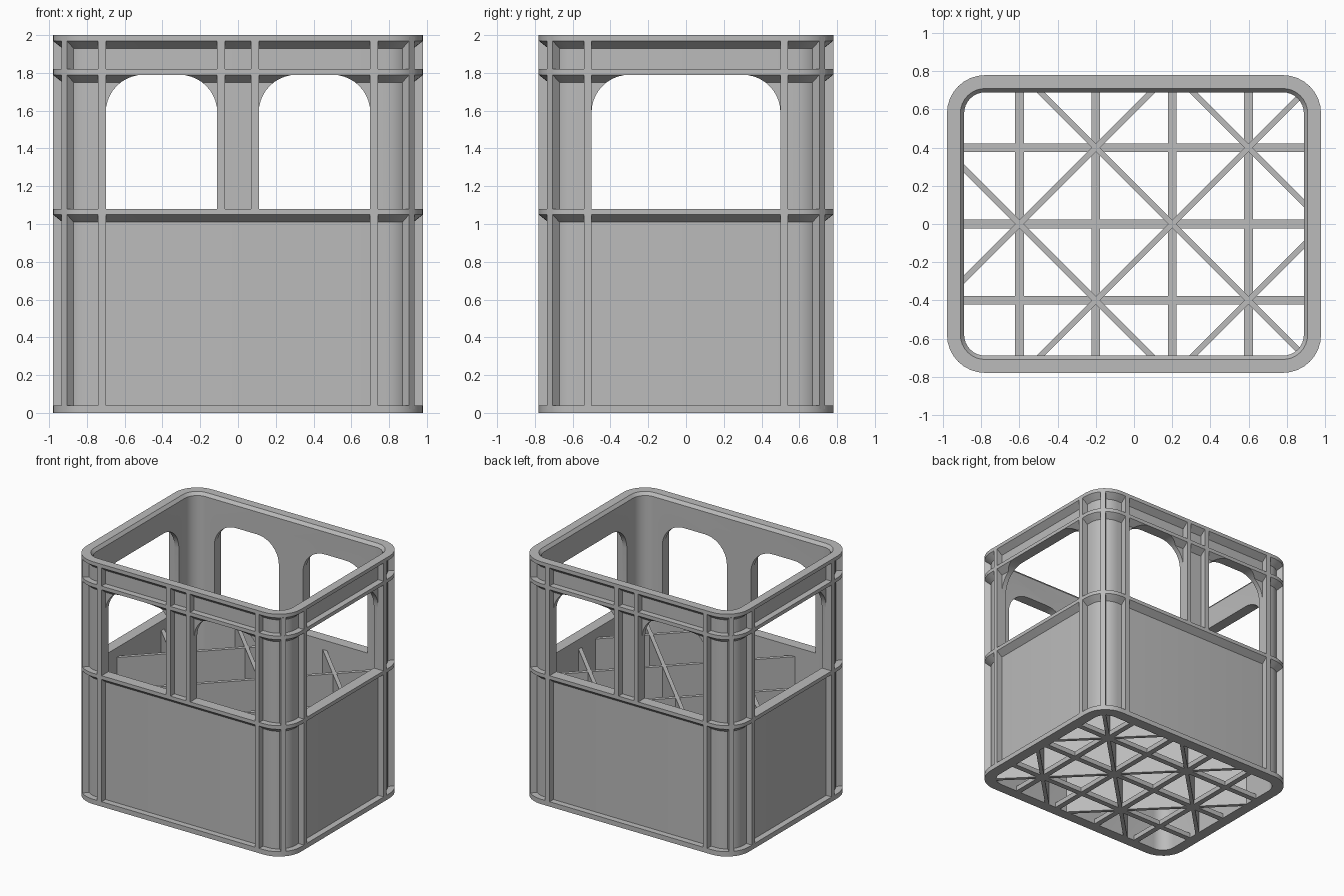
import bpy, bmesh, math
from mathutils import Matrix, Vector

cube = bpy.data.objects.get("Cube")
if cube:
    bpy.data.objects.remove(cube, do_unlink=True)

HX, HY, R = 0.98, 0.78, 0.20      # half sizes and corner radius of the crate
SILL, LINTEL = 1.08, 1.79         # window bottom and top

grey = bpy.data.materials.new("grey plastic")
grey.use_nodes = True
grey.diffuse_color = (0.5, 0.5, 0.5, 1)
grey.node_tree.nodes["Principled BSDF"].inputs["Base Color"].default_value = (0.5, 0.5, 0.5, 1)


def finish(bm, name):
    bmesh.ops.recalc_face_normals(bm, faces=bm.faces[:])
    mesh = bpy.data.meshes.new(name)
    bm.to_mesh(mesh)
    bm.free()
    mesh.materials.append(grey)
    obj = bpy.data.objects.new(name, mesh)
    bpy.context.collection.objects.link(obj)
    return obj


def select_only(obj):
    bpy.ops.object.select_all(action='DESELECT')
    obj.select_set(True)
    bpy.context.view_layer.objects.active = obj


def rounded_rect(inset, steps=8):
    """Outline of the crate, moved inwards by inset."""
    points = []
    for k, (sx, sy) in enumerate([(1, 1), (-1, 1), (-1, -1), (1, -1)]):
        for i in range(steps + 1):
            a = (k + i / steps) * math.pi / 2
            points.append((sx * (HX - R) + (R - inset) * math.cos(a),
                           sy * (HY - R) + (R - inset) * math.sin(a)))
    return points


def sweep_shell(profile, name):
    """Sweep a closed (inset, height) profile round the crate outline."""
    bm = bmesh.new()
    loops = [[bm.verts.new((x, y, z)) for x, y in rounded_rect(d)] for d, z in profile]
    for lower, upper in zip(loops, loops[1:] + loops[:1]):
        n = len(lower)
        for i in range(n):
            j = (i + 1) % n
            bm.faces.new((lower[i], lower[j], upper[j], upper[i]))
    return finish(bm, name)


def add_bar(bm, a, b, width, z0, z1):
    """Upright rectangular bar from plan point a to plan point b."""
    a, b = Vector(a), Vector(b)
    d, mid = b - a, (a + b) / 2
    m = (Matrix.Translation((mid.x, mid.y, (z0 + z1) / 2))
         @ Matrix.Rotation(math.atan2(d.y, d.x), 4, 'Z')
         @ Matrix.Diagonal((d.length, width, z1 - z0, 1)))
    bmesh.ops.create_cube(bm, size=1, matrix=m)


def window_cutter(u0, u1, along_x, radius=0.2, steps=10):
    """Prism with rounded upper corners, running through both opposite walls."""
    outline = [(u0, SILL), (u1, SILL)]
    for centre, start in ((u1 - radius, 0), (u0 + radius, math.pi / 2)):
        for i in range(steps + 1):
            a = start + i / steps * math.pi / 2
            outline.append((centre + radius * math.cos(a), LINTEL - radius + radius * math.sin(a)))
    bm = bmesh.new()
    verts = [bm.verts.new((-2, u, z) if along_x else (u, -2, z)) for u, z in outline]
    face = bm.faces.new(verts)
    out = bmesh.ops.extrude_face_region(bm, geom=[face])
    moved = [g for g in out["geom"] if isinstance(g, bmesh.types.BMVert)]
    bmesh.ops.translate(bm, verts=moved, vec=(4, 0, 0) if along_x else (0, 4, 0))
    cutter = finish(bm, "window_cutter")
    cutter.hide_render = True
    return cutter


# Walls with base band, three flanges with sloped undersides, and chamfered rim
WALL, INNER = 0.05, 0.09
profile = [(0, 0), (0, 0.04), (WALL, 0.04)]
for low, high in ((1.05, SILL), (LINTEL, 1.82), (1.97, 2.0)):
    profile += [(WALL, low - 0.04), (0, low), (0, high)]
    if high < 2:
        profile.append((WALL, high))
profile += [(0.07, 2.0), (INNER, 1.975), (INNER, 0)]
walls = sweep_shell(profile, "crate_walls")

# Window openings
for u0, u1, along_x in ((-0.7, -0.11, False), (0.11, 0.7, False), (-0.5, 0.5, True)):
    cutter = window_cutter(u0, u1, along_x)
    mod = walls.modifiers.new("window", 'BOOLEAN')
    mod.operation, mod.solver, mod.object = 'DIFFERENCE', 'EXACT', cutter
    select_only(walls)
    bpy.ops.object.modifier_apply(modifier=mod.name)
    bpy.data.objects.remove(cutter, do_unlink=True)
select_only(walls)
bpy.ops.object.shade_smooth_by_angle(angle=math.radians(30))

# Vertical ribs on the outside of the walls
bm = bmesh.new()
for s in (-1, 1):
    for x in (-0.72, -0.09, 0.09, 0.72):
        z0 = 0.02 if abs(x) > 0.5 else SILL - 0.01
        add_bar(bm, (x, s * (HY - 0.06)), (x, s * HY), 0.04, z0, 1.99)
    for y in (-0.52, 0.52):
        add_bar(bm, (s * (HX - 0.06), y), (s * HX, y), 0.04, 0.02, 1.99)
    for t in (-1, 1):
        corner = Vector((s * (HX - R), t * (HY - R)))
        out = Vector((s, t)).normalized()
        add_bar(bm, corner + out * (R - 0.07), corner + out * (R - 0.001), 0.04, 0.02, 1.99)
finish(bm, "outer_ribs")

# Low floor grid
bm = bmesh.new()
for x in (-0.6, -0.2, 0.2, 0.6):
    add_bar(bm, (x, -0.71), (x, 0.71), 0.045, 0, 0.04)
for y in (-0.4, 0, 0.4):
    add_bar(bm, (-0.91, y), (0.91, y), 0.045, 0, 0.04)
finish(bm, "floor_grid")

# Tall diagonal bottle dividers, clipped to the inside of the walls
bm = bmesh.new()
for slope in (-1, 1):
    for c in (-0.6, 0.2, 1.0):
        x0, x1 = max(-0.9, c - 0.7), min(0.9, c + 0.7)
        add_bar(bm, (x0, slope * (x0 - c)), (x1, slope * (x1 - c)), 0.03, 0, 1.0)
finish(bm, "diagonal_dividers")
